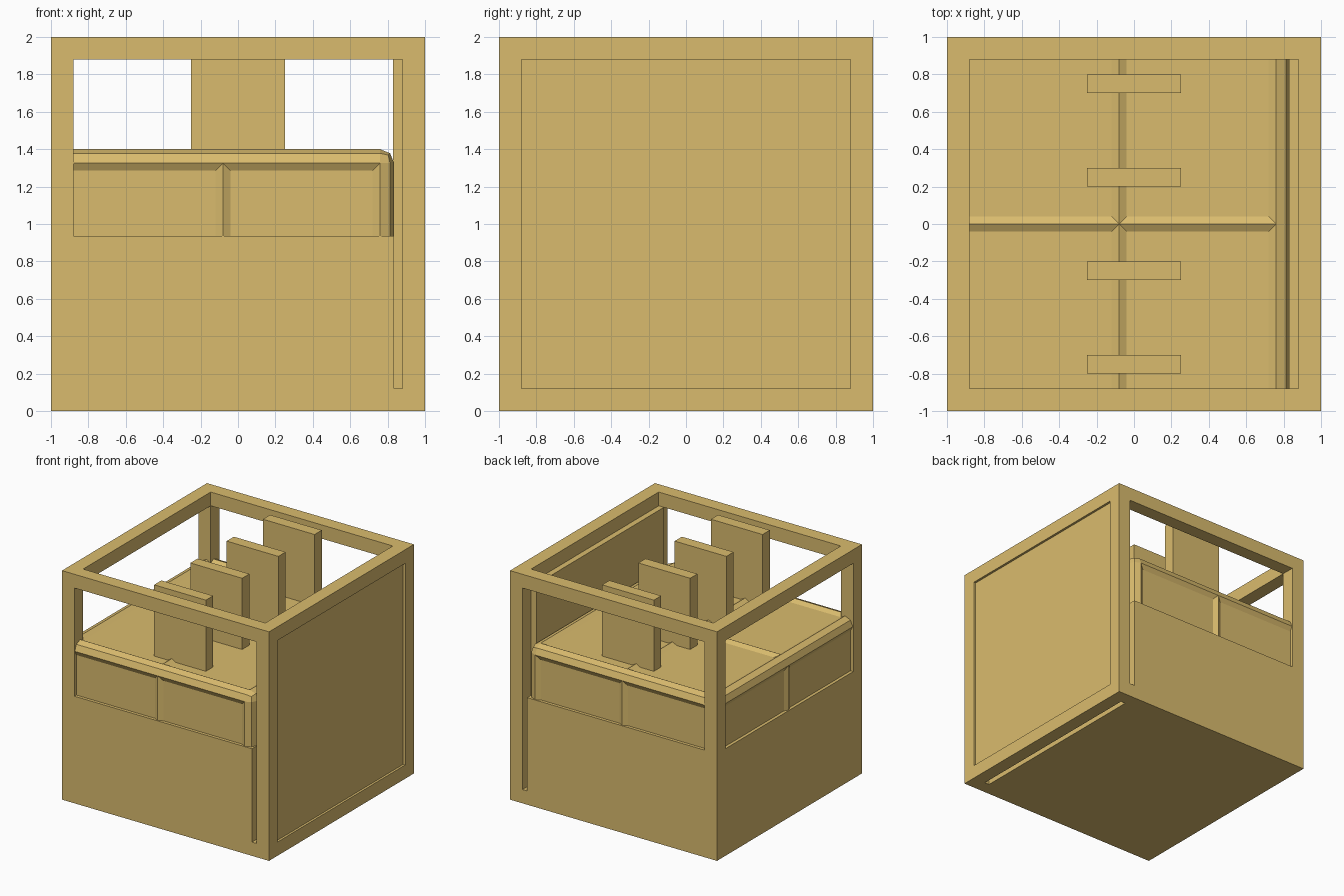
import bpy, bmesh
from mathutils import Vector

if "Cube" in bpy.data.objects:
    bpy.data.objects.remove(bpy.data.objects["Cube"])

sand = bpy.data.materials.new("sand")
sand.diffuse_color = (0.70, 0.50, 0.155, 1)
sand.use_nodes = True
sand.node_tree.nodes["Principled BSDF"].inputs["Base Color"].default_value = sand.diffuse_color


def finish(bm, name):
    bmesh.ops.recalc_face_normals(bm, faces=bm.faces)
    mesh = bpy.data.meshes.new(name)
    bm.to_mesh(mesh)
    bm.free()
    mesh.materials.append(sand)
    ob = bpy.data.objects.new(name, mesh)
    bpy.context.collection.objects.link(ob)
    return ob


def add_box(bm, lo, hi):
    verts = bmesh.ops.create_cube(bm, size=1)["verts"]
    lo, hi = Vector(lo), Vector(hi)
    for v in verts:
        v.co = (lo + hi) / 2 + v.co * (hi - lo)


def box(name, lo, hi):
    bm = bmesh.new()
    add_box(bm, lo, hi)
    return finish(bm, name)


def cell_solid(name, cuts, solid):
    """One closed skin around the filled cells of an uneven grid."""
    bm = bmesh.new()
    n = [len(c) - 1 for c in cuts]
    filled = {(i, j, k) for i in range(n[0]) for j in range(n[1])
              for k in range(n[2]) if solid(i, j, k)}
    for cell in filled:
        for axis in range(3):
            for side in (0, 1):
                near = list(cell)
                near[axis] += 1 if side else -1
                if tuple(near) in filled:
                    continue
                a, b = (axis + 1) % 3, (axis + 2) % 3
                quad = []
                for da, db in ((0, 0), (1, 0), (1, 1), (0, 1)):
                    idx = list(cell)
                    idx[axis] += side
                    idx[a] += da
                    idx[b] += db
                    quad.append(bm.verts.new([cuts[t][idx[t]] for t in range(3)]))
                bm.faces.new(quad if side else quad[::-1])
    bmesh.ops.remove_doubles(bm, verts=bm.verts, dist=1e-5)
    return finish(bm, name)


# Square-beam cage with the solid lower base, leaving a slot beside the side panel
def cage_cell(i, j, k):
    ends = (i in (0, 3)) + (j in (0, 2)) + (k in (0, 3))
    return ends >= 2 or (i <= 1 and k <= 1)


cell_solid("cage_and_base",
           ([-1, -0.88, 0.835, 0.88, 1],
            [-1, -0.88, 0.88, 1],
            [0, 0.12, 0.935, 1.88, 2]), cage_cell)

# Full-height side panel, slightly recessed in the right face
box("side_panel", (0.83, -0.88, 0.12), (0.98, 0.88, 1.88))

# Bevelled block with sunken panels between raised ridges
bm = bmesh.new()
add_box(bm, (-0.995, -0.995, 0.47), (0.835, 0.995, 1.40))
bmesh.ops.bevel(bm, geom=list(bm.edges), offset=0.075, offset_type='OFFSET',
                segments=2, profile=0.5, affect='EDGES')
for point, normal in (((-0.08, 0, 0), (1, 0, 0)), ((0, 0, 0), (0, 1, 0))):
    bmesh.ops.bisect_plane(bm, geom=list(bm.verts) + list(bm.edges) + list(bm.faces),
                           plane_co=point, plane_no=normal)
bm.normal_update()
panels = [f for f in bm.faces if max(abs(c) for c in f.normal) > 0.999]
bmesh.ops.inset_individual(bm, faces=panels, thickness=0.04, depth=-0.022,
                           use_even_offset=True)
finish(bm, "panelled_block")

# Row of upright boards
for n, y in enumerate((-0.75, -0.25, 0.25, 0.75), 1):
    box(f"upright_board_{n}", (-0.25, y - 0.05, 1.36), (0.25, y + 0.05, 2.0))
